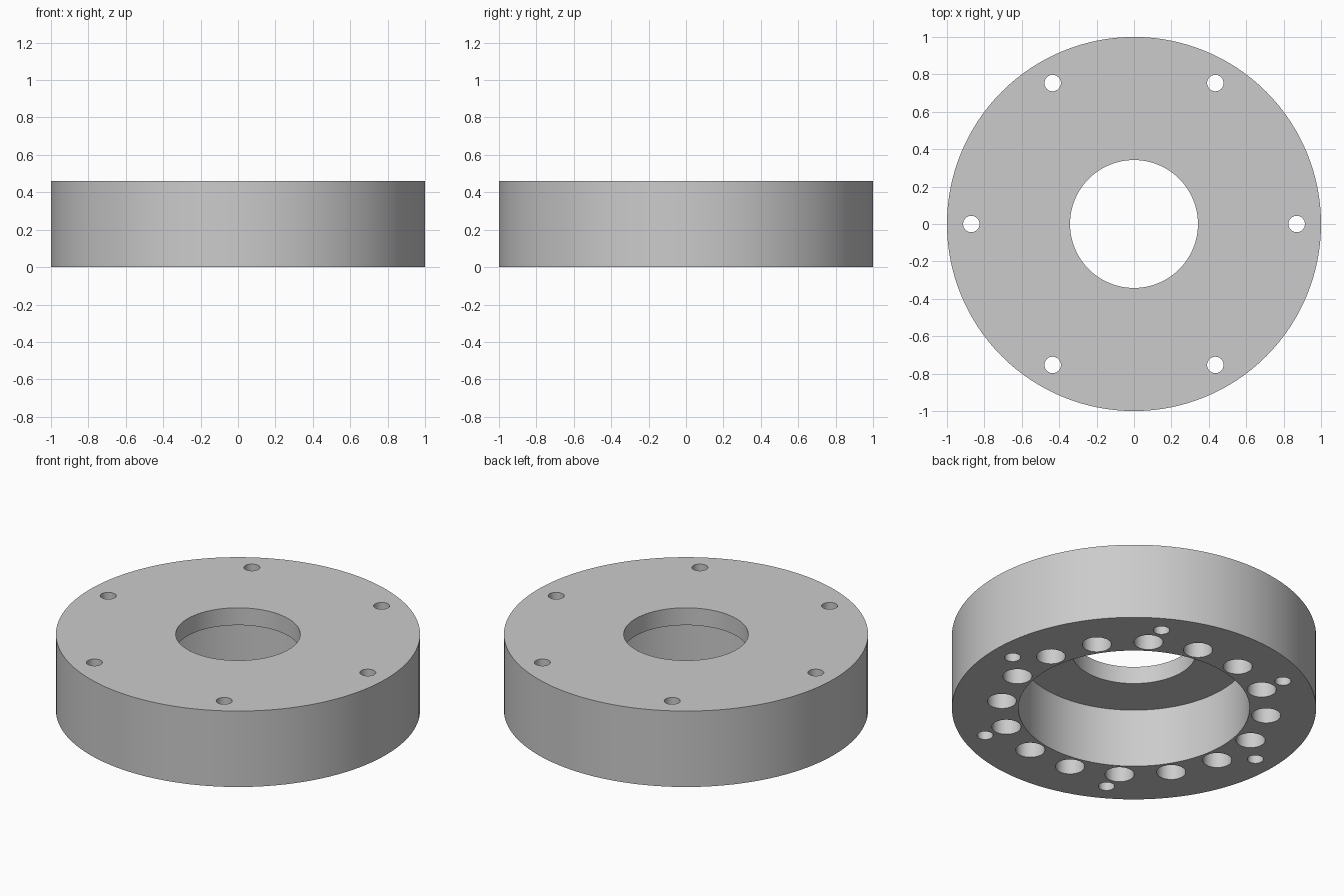
import bpy, bmesh, math
from mathutils import Matrix

cube = bpy.data.objects.get("Cube")
if cube:
    bpy.data.objects.remove(cube, do_unlink=True)

HEIGHT = 0.46
RECESS = 0.355   # depth of the underside pocket and blind holes
EPS = 0.05       # cutter overshoot

grey = bpy.data.materials.new("light grey")
grey.use_nodes = True
colour = (0.6, 0.6, 0.6, 1)
grey.diffuse_color = colour
grey.node_tree.nodes["Principled BSDF"].inputs["Base Color"].default_value = colour


def add_cylinder(bm, radius, z0, z1, segments, x=0, y=0):
    bmesh.ops.create_cone(bm, cap_ends=True, segments=segments,
                          radius1=radius, radius2=radius, depth=z1 - z0,
                          matrix=Matrix.Translation((x, y, (z0 + z1) / 2)))


def add_ring(bm, count, ring_radius, start, radius, z0, z1):
    for i in range(count):
        a = math.radians(start) + math.tau * i / count
        add_cylinder(bm, radius, z0, z1, 40,
                     ring_radius * math.cos(a), ring_radius * math.sin(a))


def make_object(name, bm):
    mesh = bpy.data.meshes.new(name)
    bm.to_mesh(mesh)
    bm.free()
    mesh.materials.append(grey)
    obj = bpy.data.objects.new(name, mesh)
    bpy.context.collection.objects.link(obj)
    return obj


# Main disc
bm = bmesh.new()
add_cylinder(bm, 1, 0, HEIGHT, 128)
disc = make_object("flange_disc", bm)

# Stepped central opening: one lathed cutter, wide below and narrow above
bm = bmesh.new()
profile = [(0, -EPS), (0.635, -EPS), (0.635, RECESS),
           (0.342, RECESS), (0.342, HEIGHT + EPS), (0, HEIGHT + EPS)]
verts = [bm.verts.new((r, 0, z)) for r, z in profile]
edges = [bm.edges.new(pair) for pair in zip(verts, verts[1:])]
bmesh.ops.spin(bm, geom=verts + edges, axis=(0, 0, 1), cent=(0, 0, 0),
               angle=math.tau, steps=96)
bmesh.ops.remove_doubles(bm, verts=bm.verts, dist=0.0001)
bmesh.ops.recalc_face_normals(bm, faces=bm.faces)
bore_cutter = make_object("bore_cutter", bm)

# Six bolt holes right through, sixteen blind holes from below
bm = bmesh.new()
add_ring(bm, 6, 0.87, 0, 0.044, -EPS, HEIGHT + EPS)
add_ring(bm, 16, 0.73, 11.25, 0.08, -EPS, RECESS)
hole_cutter = make_object("hole_cutter", bm)

# Cut the openings and bake the result
for cutter in (bore_cutter, hole_cutter):
    cutter.hide_render = True
    mod = disc.modifiers.new(cutter.name, 'BOOLEAN')
    mod.operation = 'DIFFERENCE'
    mod.solver = 'EXACT'
    mod.object = cutter

bpy.ops.object.select_all(action='DESELECT')
disc.select_set(True)
bpy.context.view_layer.objects.active = disc
for mod in list(disc.modifiers):
    bpy.ops.object.modifier_apply(modifier=mod.name)
for cutter in (bore_cutter, hole_cutter):
    bpy.data.objects.remove(cutter, do_unlink=True)

bpy.ops.object.shade_smooth_by_angle(angle=math.radians(30))
